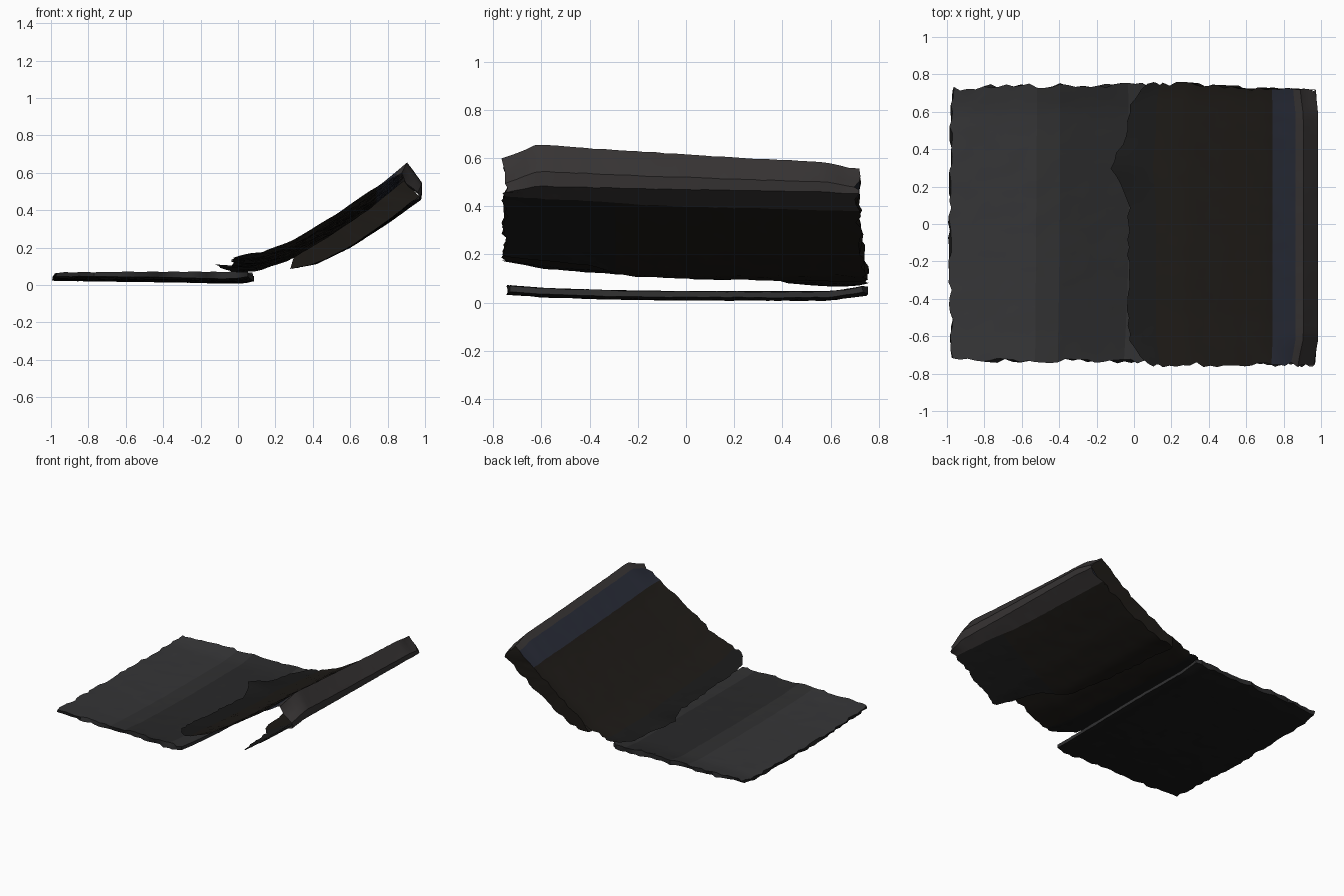
import bpy, bmesh, random

if "Cube" in bpy.data.objects:
    bpy.data.objects.remove(bpy.data.objects["Cube"])

random.seed(4)


def material(name, rgb):
    m = bpy.data.materials.new(name)
    m.diffuse_color = (*rgb, 1)
    m.use_nodes = True
    m.node_tree.nodes["Principled BSDF"].inputs["Base Color"].default_value = m.diffuse_color
    return m


def lerp(points, t):
    """Piecewise-linear lookup in a list of (t, value...) tuples."""
    for a, b in zip(points, points[1:]):
        if t <= b[0]:
            break
    f = min(max((t - a[0]) / (b[0] - a[0]), 0), 1)
    return [p + (q - p) * f for p, q in zip(a[1:], b[1:])]


def sheet(name, nx, ny, place, paint, mats, loop=False, walls=()):
    """Grid surface from place(s, v), ragged at the outer edges.
    loop closes the profile into a tube; walls pair profile points to fill an end."""
    bm = bmesh.new()
    fray = [[random.uniform(-.016, .012) for _ in range(nx + 1)] for _ in range(2)]
    rows = []
    for i in range(nx + 1):
        row = []
        for j in range(ny + 1):
            x, y, z = place(i / nx, -1 + 2 * j / ny)
            if j in (0, ny):
                y += fray[j > 0][i]
            if i in (0, nx):
                x += random.uniform(-.01, .01)
            row.append(bm.verts.new((x, y, max(z + random.uniform(-.002, .002), .003))))
        rows.append(row)
    for i in range(nx + loop):
        a, b = rows[i], rows[(i + 1) % (nx + 1)]
        for j in range(ny):
            f = bm.faces.new((a[j], b[j], b[j + 1], a[j + 1]))
            f.material_index = paint((i + .5) / nx, -1 + (2 * j + 1) / ny)
            f.smooth = True
    for end, pairs in walls:
        for (a, b), (c, d) in zip(pairs, pairs[1:]):
            loop_ids = list(dict.fromkeys((a, c, d, b)))
            f = bm.faces.new([rows[k][end] for k in loop_ids])
            f.material_index = paint(.3, 0)
            f.smooth = True
    bmesh.ops.recalc_face_normals(bm, faces=bm.faces)
    # the top sheet is listed first, so its first face must look upwards
    bm.faces.ensure_lookup_table()
    if bm.faces[ny // 2].normal.z < 0:
        bmesh.ops.reverse_faces(bm, faces=bm.faces)
    me = bpy.data.meshes.new(name)
    bm.to_mesh(me)
    bm.free()
    for m in mats:
        me.materials.append(m)
    ob = bpy.data.objects.new(name, me)
    bpy.context.collection.objects.link(ob)
    bpy.ops.object.select_all(action='DESELECT')
    ob.select_set(True)
    bpy.context.view_layer.objects.active = ob
    bpy.ops.object.shade_smooth_by_angle(angle=.6)


grey = material("dark_grey", (.036, .036, .038))
mid = material("mid_grey", (.030, .030, .031))
dark = material("soft_black", (.022, .022, .023))
black = material("black", (.010, .010, .010))
brown = material("brown_black", (.012, .010, .008))
blue = material("blue_sheen", (.020, .023, .036))
light = material("worn_edge", (.038, .034, .034))

# Flat base panel: closed slab, front and back edges slightly raised
base_top = [(0, -.985, .043), (.05, -.93, .045), (.6, -.33, .047), (.85, -.06, .046), (1, .085, .046)]
base_under = [(0, -.985, .024), (.6, -.33, .015), (.85, -.06, .009), (.94, .03, .009), (1, .085, .022)]
base_lift = [(-.75, .026), (-.6, .014), (-.3, .004), (0, 0), (.6, 0), (.75, .022)]
N = 26


def base_place(s, v):
    i = round(s * (2 * N + 1))
    under = i > N
    t = (2 * N + 1 - i) / N if under else i / N
    x, z = lerp(base_under if under else base_top, t)
    half = lerp([(0, .715), (.25, .735), (1, .738)], t)[0]
    y = v * half + .006
    x += .014 * v * v * (1 - t) + (.012 * v - .02 * v * v) * t
    return x, y, z + lerp(base_lift, y)[0]


def base_paint(s, v):
    if s > .5:
        return 3
    return 2 if .27 < s < .43 else 1 if .21 < s else 0


pairs = [(i, 2 * N + 1 - i) for i in range(N + 1)]
sheet("base_panel", 2 * N + 1, 36, base_place, base_paint,
      [grey, mid, dark, black], loop=True, walls=[(0, pairs), (-1, pairs)])

# Tilted panel: inner sheet from the hinge up, over the top rim, back along
# the underside, which stops short of the hinge and leaves an open wedge.
# path rows: s, x, z, share of the front-to-back skew
path = [(0, -.03, .100, 1), (.07, .10, .112, 1), (.17, .28, .172, 1), (.29, .50, .305, 1),
        (.40, .70, .440, 1), (.50, .905, .615, 1), (.56, .985, .520, .6), (.60, .980, .470, .3)]
under = [(.27, .085), (.42, .115), (.60, .205), (.80, .335), (.98, .470)]
under_end = [(-.75, .57), (-.4, .50), (-.2, .38), (.1, .33), (.7, .28)]
skew = [(-.76, .060), (-.5, .032), (0, 0), (.4, -.022), (.7, -.038), (.77, -.03)]


def lid_place(s, v):
    y = v * .75
    end = max(abs(v) - .82, 0) / .18
    if s <= .6:
        x, z, w = lerp(path, s)
        z += lerp(skew, y)[0] * w
        # hinge edge: cut back at both ends, torn flap curling up at the middle back
        root = max(1 - s / .1, 0)
        flap = max(1 - abs(y - .3) / .2, 0) * root
        x += .10 * end * root - .09 * flap
        z += .03 * flap * flap + .012 * root * end
    else:
        f = (s - .6) / .4
        w = .3 * (1 - f)
        x = .98 + (lerp(under_end, y)[0] - .98) * f
        z = lerp(under, x)[0] + lerp(skew, y)[0] * w
    # rounded upper corners, back side narrowing towards the top
    tip = max(1 - abs(s - .52) / .12, 0)
    x -= (.035 if v < 0 else .02) * end * tip
    z -= end * tip * (.09 if v < 0 else .03)
    if v > 0:
        y *= 1.015 - .07 * max(x, 0)
    return x, y, z


def lid_paint(s, v):
    if s < .09:
        return 3
    if s < .43:
        return 0
    if s < .48:
        return 1
    if s < .66:
        return 2
    return 3 if v < -.4 else 0


M = 50
# closed back side of the wedge
back = [(i, M - round((i - 9) * 23 / 15)) for i in range(9, 25)] + [(25, 26)]
sheet("tilted_panel", M, 36, lid_place, lid_paint,
      [brown, blue, light, black], walls=[(-1, back)])
